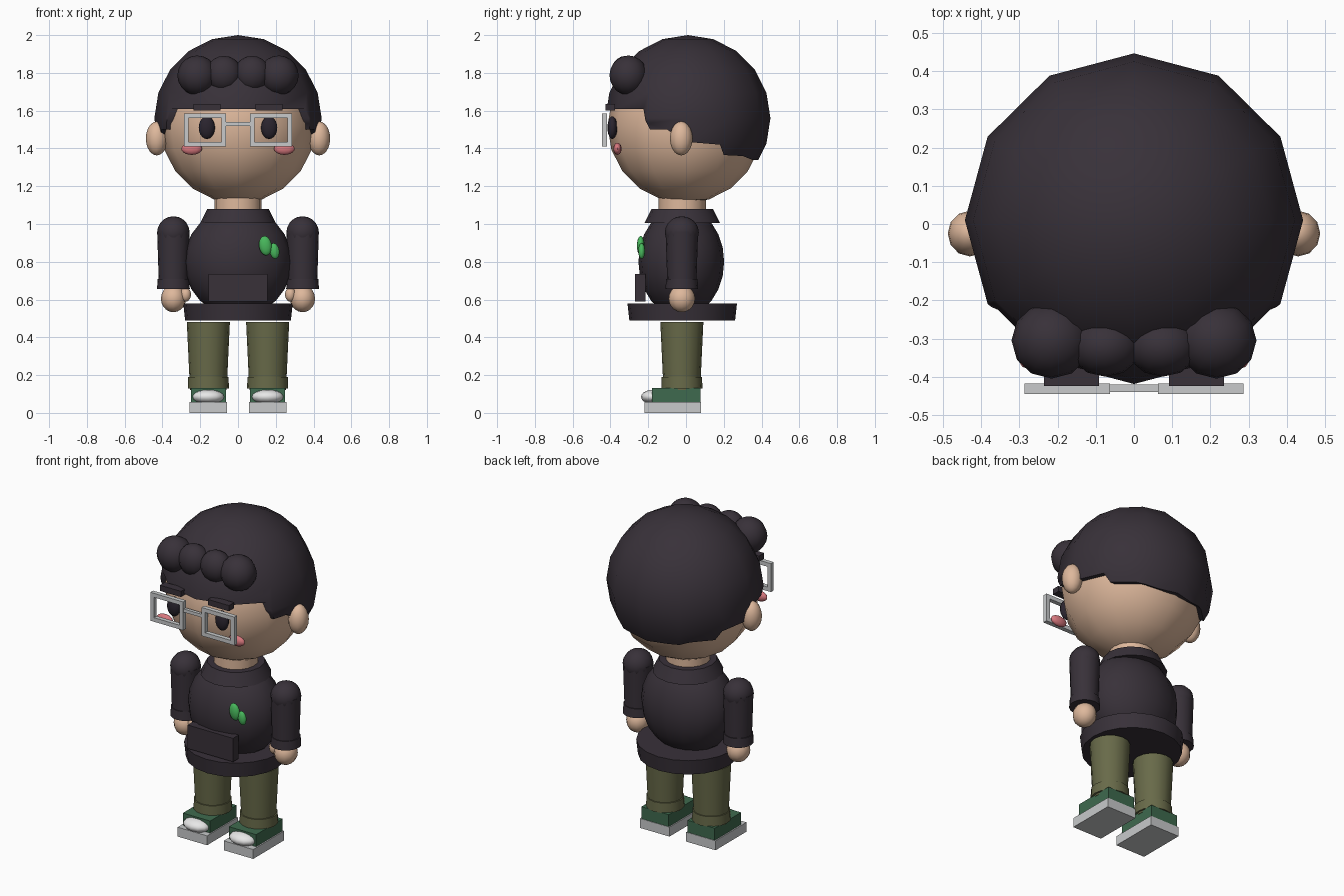
import bpy, bmesh, math
from mathutils import Matrix, Vector

cube = bpy.data.objects.get("Cube")
if cube:
    bpy.data.objects.remove(cube, do_unlink=True)


def material(name, rgb):
    # sRGB 0-255 to linear
    lin = [((c / 255 + 0.055) / 1.055) ** 2.4 for c in rgb]
    m = bpy.data.materials.new(name)
    m.use_nodes = True
    m.diffuse_color = (*lin, 1)
    bsdf = next(n for n in m.node_tree.nodes if n.type == 'BSDF_PRINCIPLED')
    bsdf.inputs["Base Color"].default_value = (*lin, 1)
    return m


CHARCOAL = material("charcoal", (56, 49, 57))
EYE = material("eye_dark", (42, 36, 46))
SKIN = material("skin", (222, 184, 156))
OLIVE = material("olive", (104, 106, 73))
GREEN = material("shoe_green", (62, 106, 78))
GREY = material("light_grey", (200, 202, 203))
WHITE = material("toe_white", (238, 238, 238))
PINK = material("blush_pink", (216, 120, 126))
LEAF = material("leaf_green", (72, 184, 92))


def finish(name, bm, mat, smooth=True):
    mesh = bpy.data.meshes.new(name)
    bm.to_mesh(mesh)
    bm.free()
    mesh.materials.append(mat)
    ob = bpy.data.objects.new(name, mesh)
    bpy.context.collection.objects.link(ob)
    if smooth:
        smooth_shade(ob)
    return ob


def smooth_shade(ob):
    bpy.ops.object.select_all(action='DESELECT')
    ob.select_set(True)
    bpy.context.view_layer.objects.active = ob
    bpy.ops.object.shade_smooth_by_angle(angle=math.radians(55))


def ball(name, loc, radii, mat, segs=12, rings=10, tilt=0):
    bm = bmesh.new()
    bmesh.ops.create_uvsphere(bm, u_segments=segs, v_segments=rings, radius=1)
    bm.transform(Matrix.Translation(loc) @ Matrix.Rotation(tilt, 4, 'Y')
                 @ Matrix.Diagonal((*radii, 1)))
    return finish(name, bm, mat)


def cone(name, x, y, z0, z1, r0, r1, mat, segs=16):
    bm = bmesh.new()
    bmesh.ops.create_cone(bm, cap_ends=True, segments=segs, radius1=r0,
                          radius2=r1, depth=z1 - z0)
    bm.transform(Matrix.Translation((x, y, (z0 + z1) / 2)))
    return finish(name, bm, mat)


def box(name, lo, hi, mat):
    lo, hi = Vector(lo), Vector(hi)
    bm = bmesh.new()
    bmesh.ops.create_cube(bm, size=1)
    bm.transform(Matrix.Translation((lo + hi) / 2)
                 @ Matrix.Diagonal((*(hi - lo), 1)))
    return finish(name, bm, mat, False)


# Head and neck
ball("head", (0, -0.005, 1.52), (0.41, 0.41, 0.41), SKIN)
cone("neck", 0, -0.02, 1.04, 1.14, 0.125, 0.125, SKIN)

# Hair cap, trimmed below a stepped hairline
hair = ball("hair", (0, 0.01, 1.56), (0.443, 0.437, 0.44), CHARCOAL)
hairline = [(-0.7, 1.61), (-0.225, 1.61), (-0.215, 1.55), (-0.19, 1.5), (-0.1, 1.5),
            (0, 1.435), (0.18, 1.42), (0.2, 1.365), (0.3, 1.36), (0.35, 1.34),
            (0.7, 1.33), (0.7, 0.9), (-0.7, 0.9)]
bm = bmesh.new()
face = bm.faces.new([bm.verts.new((-0.7, y, z)) for y, z in hairline])
side = bmesh.ops.extrude_face_region(bm, geom=[face])["geom"]
bmesh.ops.translate(bm, vec=(1.4, 0, 0),
                    verts=[v for v in side if isinstance(v, bmesh.types.BMVert)])
bmesh.ops.recalc_face_normals(bm, faces=bm.faces)
cutter = finish("hairline_cutter", bm, CHARCOAL, False)
cutter.hide_render = True
mod = hair.modifiers.new("trim", 'BOOLEAN')
mod.operation, mod.solver, mod.object = 'DIFFERENCE', 'EXACT', cutter
bpy.context.view_layer.objects.active = hair
bpy.ops.object.modifier_apply(modifier=mod.name)
bpy.data.objects.remove(cutter, do_unlink=True)
smooth_shade(hair)

# Torso
ball("sweater_body", (0, -0.025, 0.8), (0.285, 0.227, 0.29), CHARCOAL, 16, 12)
cone("collar", 0, -0.02, 1.005, 1.08, 0.2, 0.163, CHARCOAL)
cone("sweater_hem", 0, -0.02, 0.49, 0.58, 0.28, 0.29, CHARCOAL, 20)
box("front_pocket", (-0.155, -0.27, 0.59), (0.155, -0.215, 0.735), CHARCOAL)
ball("large_leaf", (0.145, -0.24, 0.885), (0.034, 0.02, 0.052), LEAF, tilt=-0.15)
ball("small_leaf", (0.193, -0.235, 0.857), (0.026, 0.018, 0.042), LEAF, tilt=-0.15)

# Glasses bridge
box("glasses_bridge", (-0.065, -0.44, 1.52), (0.065, -0.42, 1.54), GREY)

# Mirrored parts
for s, tag in ((1, "left"), (-1, "right")):
    def pair(name, x0, x1, y0, y1, z0, z1, mat):
        xs = sorted((s * x0, s * x1))
        box(f"{tag}_{name}", (xs[0], y0, z0), (xs[1], y1, z1), mat)

    # Face
    ball(f"{tag}_ear", (s * 0.43, -0.025, 1.453), (0.058, 0.06, 0.09), SKIN)
    ball(f"{tag}_eye", (s * 0.165, -0.39, 1.51), (0.043, 0.026, 0.06), EYE)
    ball(f"{tag}_cheek", (s * 0.245, -0.363, 1.398), (0.055, 0.022, 0.032), PINK)
    pair("eyebrow", 0.092, 0.236, -0.425, -0.375, 1.6, 1.635, CHARCOAL)

    # Square spectacle frame
    for name, x0, x1, z0, z1 in (("inner_rim", 0.063, 0.088, 1.41, 1.585),
                                 ("outer_rim", 0.262, 0.287, 1.41, 1.585),
                                 ("top_rim", 0.088, 0.262, 1.56, 1.585),
                                 ("bottom_rim", 0.088, 0.262, 1.41, 1.435)):
        pair(name, x0, x1, -0.445, -0.418, z0, z1, GREY)

    # Fringe curls
    ball(f"{tag}_outer_curl", (s * 0.216, -0.305, 1.787), (0.105, 0.1, 0.105), CHARCOAL)
    ball(f"{tag}_inner_curl", (s * 0.075, -0.32, 1.795), (0.095, 0.08, 0.095), CHARCOAL)

    # Arm
    ax = s * 0.342
    ball(f"{tag}_shoulder", (ax, -0.022, 0.955), (0.086, 0.09, 0.086), CHARCOAL)
    cone(f"{tag}_sleeve", ax, -0.022, 0.68, 0.96, 0.077, 0.086, CHARCOAL)
    cone(f"{tag}_sleeve_cuff", ax, -0.022, 0.655, 0.71, 0.087, 0.083, CHARCOAL)
    ball(f"{tag}_hand", (ax, -0.022, 0.605), (0.066, 0.07, 0.072), SKIN)
    ball(f"{tag}_thumb", (s * 0.277, -0.045, 0.627), (0.028, 0.028, 0.038), SKIN)

    # Leg
    lx = s * 0.157
    cone(f"{tag}_trouser_leg", lx, -0.022, 0.12, 0.48, 0.097, 0.114, OLIVE)
    cone(f"{tag}_trouser_cuff", lx, -0.022, 0.13, 0.19, 0.109, 0.107, OLIVE)

    # Shoe
    pair("shoe_sole", 0.057, 0.258, -0.22, 0.08, 0, 0.058, GREY)
    pair("shoe_upper", 0.064, 0.25, -0.18, 0.077, 0.058, 0.132, GREEN)
    ball(f"{tag}_toe_cap", (lx, -0.175, 0.085), (0.085, 0.063, 0.038), WHITE)
